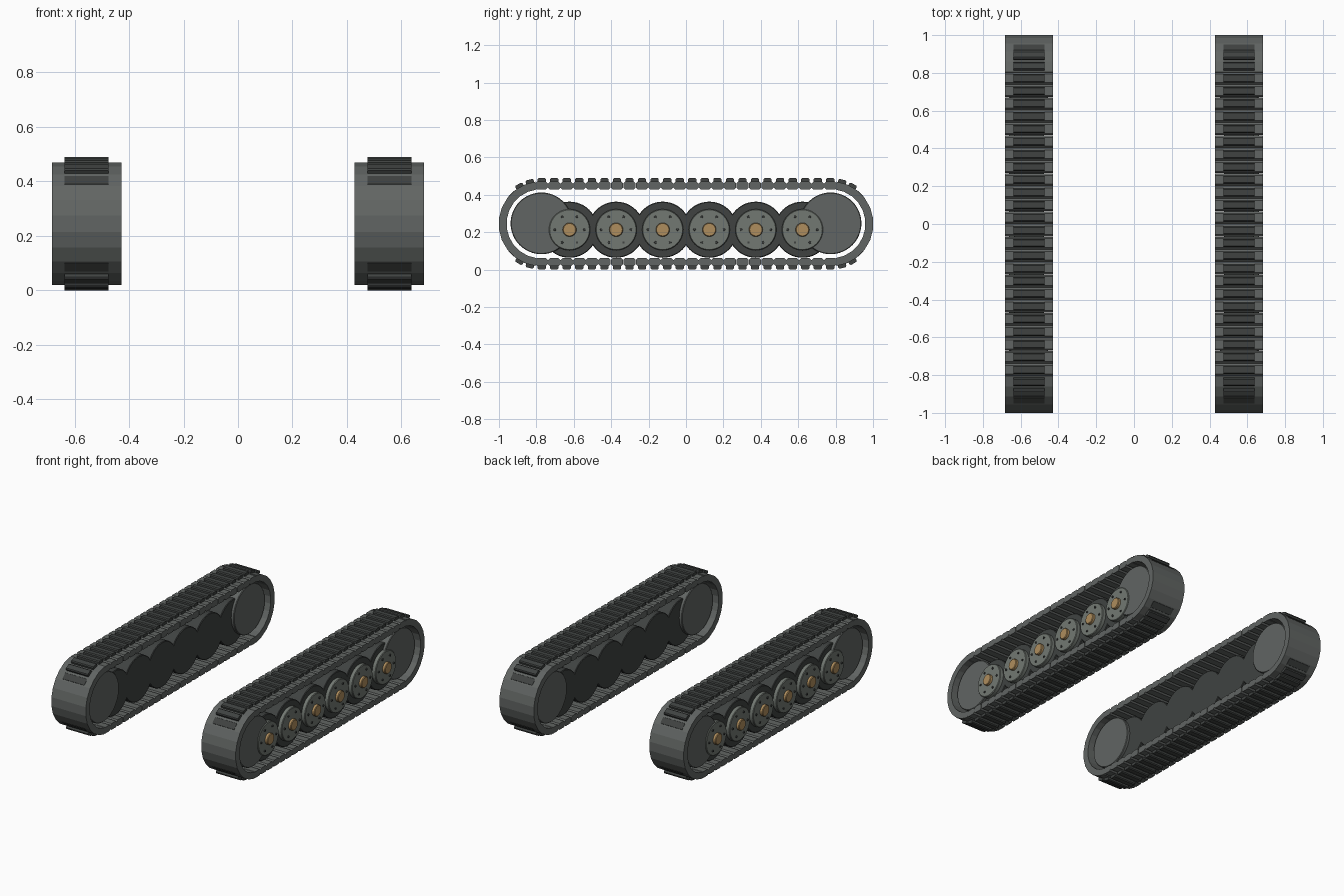
import bpy, bmesh
from math import pi, sin, cos, tan, radians
from mathutils import Matrix

if "Cube" in bpy.data.objects:
    bpy.data.objects.remove(bpy.data.objects["Cube"])

CX, CZ = 0.556, 0.2445      # track centre line (x) and loop centre height
R, THICK, END = 0.2255, 0.042, 0.7745
PITCH = 0.0671
WHEEL_Y = [-0.6225 + 0.249 * i for i in range(6)]
WHEEL_Z = 0.213


def material(name, rgb):
    m = bpy.data.materials.new(name)
    m.diffuse_color = (*rgb, 1)
    m.use_nodes = True
    m.node_tree.nodes["Principled BSDF"].inputs["Base Color"].default_value = m.diffuse_color
    return m


steel = material("track_steel", (0.12, 0.13, 0.125))
rubber = material("dark_rubber", (0.05, 0.055, 0.053))
hub_grey = material("hub_grey", (0.17, 0.19, 0.17))
brass = material("brass", (0.43, 0.27, 0.11))


def finish(name, bm, mat, smooth=False):
    """Make the object and mirror it to the other side."""
    bmesh.ops.recalc_face_normals(bm, faces=bm.faces)
    me = bpy.data.meshes.new(name)
    bm.to_mesh(me)
    bm.free()
    me.materials.append(mat)
    ob = bpy.data.objects.new(name, me)
    bpy.context.collection.objects.link(ob)
    ob.modifiers.new("mirror", 'MIRROR').use_mirror_merge = False
    if smooth:
        bpy.ops.object.select_all(action='DESELECT')
        ob.select_set(True)
        bpy.context.view_layer.objects.active = ob
        bpy.ops.object.shade_smooth_by_angle(angle=radians(30))


def prism(bm, profile, width, mat):
    """Extrude a (y, z) profile along x, centred on the track."""
    a = [bm.verts.new(mat @ Matrix.Translation((-width / 2, y, z)).translation) for y, z in profile]
    b = [bm.verts.new(mat @ Matrix.Translation((width / 2, y, z)).translation) for y, z in profile]
    bm.faces.new(a)
    bm.faces.new(b[::-1])
    n = len(a)
    for i in range(n):
        bm.faces.new((a[i], a[(i + 1) % n], b[(i + 1) % n], b[i]))


def chamfered(w, z0, z1, c):
    h = w / 2
    return [(-h + c, z0), (h - c, z0), (h, z0 + c), (h, z1 - c),
            (h - c, z1), (-h + c, z1), (-h, z1 - c), (-h, z0 + c)]


def disc(bm, y, z, x0, x1, r, segs=40, c=0.004):
    """Wheel disc along x with small chamfers on both rims."""
    rings = []
    for x, rr in ((x0, r - c), (x0 + c, r), (x1 - c, r), (x1, r - c)):
        rings.append([bm.verts.new((x, y + rr * cos(2 * pi * i / segs), z + rr * sin(2 * pi * i / segs)))
                      for i in range(segs)])
    bm.faces.new(rings[0])
    bm.faces.new(rings[-1][::-1])
    for p, q in zip(rings, rings[1:]):
        for i in range(segs):
            j = (i + 1) % segs
            bm.faces.new((p[i], p[j], q[j], q[i]))


def station(y, angle):
    """Frame on the track loop; angle is measured from straight up."""
    return Matrix.Translation((CX, y, CZ)) @ Matrix.Rotation(-angle, 4, 'X')


# Track links and tread pads
links, pads = bmesh.new(), bmesh.new()
link = chamfered(PITCH - 0.001, R - THICK, R, 0.010)
pad = chamfered(0.044, R - 0.01, CZ, 0.006)
flush_pad = chamfered(0.044, R - 0.02, R + 0.002, 0.001)
for i in range(24):
    y = (i - 11.5) * PITCH
    for ang in (0, pi):
        prism(links, link, 0.255, station(y, ang))
        prism(pads, pad, 0.162, station(y, ang))

# Wedge links round the two ends
t = tan(radians(7.5))
wedge = [(-(R - THICK) * t, R - THICK), ((R - THICK) * t, R - THICK), (R * t, R), (-R * t, R)]
for s in (1, -1):
    for k in range(1, 12):
        frame = station(s * END, s * radians(15 * k))
        prism(links, wedge, 0.255, frame)
        if k in (1, 2, 10, 11):
            prism(pads, pad, 0.162, frame)
        elif k in (3, 9):
            prism(pads, flush_pad, 0.162, frame)
finish("track_links", links, steel)
finish("tread_pads", pads, rubber)

# Plain end wheels
bm = bmesh.new()
for s in (1, -1):
    disc(bm, s * 0.773, 0.247, CX - 0.1, CX + 0.1, 0.165, 48)
finish("end_wheels", bm, steel, True)

# Road wheels: tyres, hub plates, brass caps and bolts on the outer side
tyres, hubs, caps, bolts = (bmesh.new() for _ in range(4))
for y in WHEEL_Y:
    disc(tyres, y, WHEEL_Z, CX - 0.08, CX + 0.08, 0.15, 48)
    disc(hubs, y, WHEEL_Z, CX + 0.07, CX + 0.106, 0.11, 40)
    disc(caps, y, WHEEL_Z, CX + 0.1, CX + 0.125, 0.037, 24)
    for k in range(6):
        a = k * pi / 3
        disc(bolts, y + 0.079 * cos(a), WHEEL_Z + 0.079 * sin(a), CX + 0.1, CX + 0.112, 0.007, 8, 0.001)
finish("road_wheel_tyres", tyres, rubber, True)
finish("hub_plates", hubs, hub_grey, True)
finish("hub_caps", caps, brass, True)
finish("hub_bolts", bolts, rubber)
